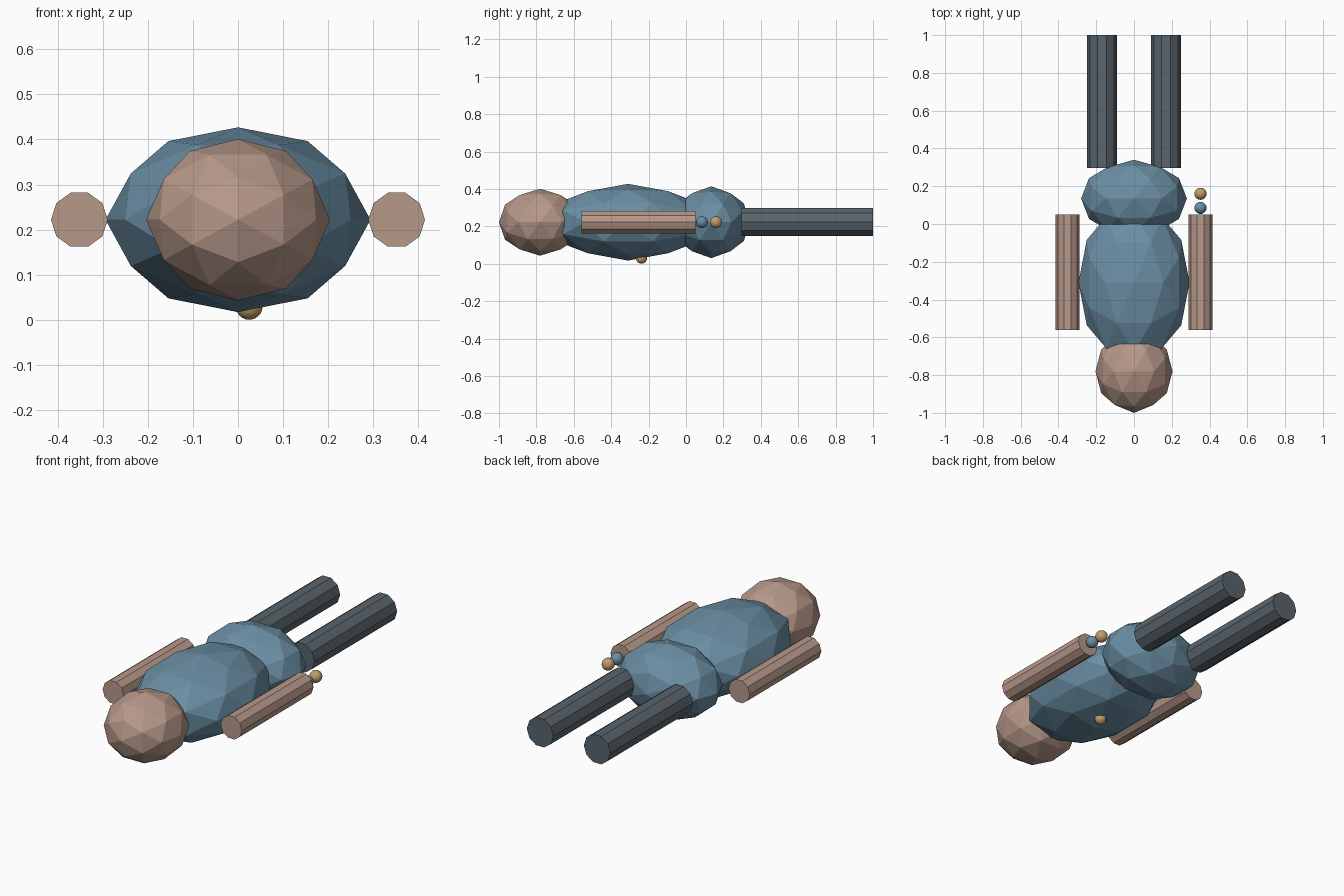
import bpy, bmesh, math
from mathutils import Matrix, Vector
from itertools import product

if "Cube" in bpy.data.objects:
    bpy.data.objects.remove(bpy.data.objects["Cube"])


def material(name, rgb):
    m = bpy.data.materials.new(name)
    m.diffuse_color = (*rgb, 1)
    m.use_nodes = True
    m.node_tree.nodes["Principled BSDF"].inputs["Base Color"].default_value = m.diffuse_color
    return m


SKIN = material("skin", (0.47, 0.315, 0.25))
BLUE = material("blue cloth", (0.145, 0.27, 0.37))
GREY = material("dark grey cloth", (0.10, 0.128, 0.15))
GOLD = material("gold", (0.54, 0.342, 0.14))


def finish(bm, name, mat):
    bmesh.ops.recalc_face_normals(bm, faces=bm.faces)
    me = bpy.data.meshes.new(name)
    bm.to_mesh(me)
    bm.free()
    me.materials.append(mat)
    ob = bpy.data.objects.new(name, me)
    bpy.context.collection.objects.link(ob)


def ellipsoid(name, mat, centre, radii):
    """Flat-faced 80-sided ball, from the points of a once-split icosahedron."""
    pts = set()
    for seed in ((1, 0, 0), (0.5257, 0, 0.8507), (0.809, 0.309, 0.5)):
        for k in range(3):
            base = seed[-k:] + seed[:-k] if k else seed
            for s in product((1, -1), repeat=3):
                pts.add(tuple(round(a * b, 4) + 0.0 for a, b in zip(base, s)))
    bm = bmesh.new()
    for p in sorted(pts):
        bm.verts.new(p)
    bmesh.ops.convex_hull(bm, input=bm.verts)
    for v in bm.verts:
        v.co = Vector(c + r * p for c, r, p in zip(centre, radii, v.co))
    finish(bm, name, mat)


def limb(name, mat, x, z, radius, y0, y1):
    """Ten-sided cylinder lying along y, with corners pointing sideways."""
    bm = bmesh.new()
    m = (Matrix.Translation((x, (y0 + y1) / 2, z))
         @ Matrix.Rotation(math.pi / 2, 4, 'X')
         @ Matrix.Rotation(math.pi / 2, 4, 'Z'))
    bmesh.ops.create_cone(bm, cap_ends=True, segments=10, radius1=radius,
                          radius2=radius, depth=y1 - y0, matrix=m)
    finish(bm, name, mat)


def bead(name, mat, centre, radius):
    bm = bmesh.new()
    bmesh.ops.create_icosphere(bm, subdivisions=3, radius=radius,
                               matrix=Matrix.Translation(centre))
    finish(bm, name, mat)


# Body
ellipsoid("head", SKIN, (0, -0.78, 0.222), (0.204, 0.22, 0.179))
ellipsoid("torso", BLUE, (0, -0.31, 0.222), (0.294, 0.43, 0.205))
ellipsoid("pelvis", BLUE, (0, 0.135, 0.222), (0.28, 0.205, 0.192))

# Arms and legs
for side, s in (("left", -1), ("right", 1)):
    limb(side + "_arm", SKIN, s * 0.352, 0.222, 0.063, -0.56, 0.05)
    limb(side + "_leg", GREY, s * 0.17, 0.224, 0.079, 0.296, 1.0)

# Wrist beads and the chest button
bead("wrist_bead_blue", BLUE, (0.352, 0.085, 0.222), 0.032)
bead("wrist_bead_gold", GOLD, (0.352, 0.16, 0.222), 0.032)
bead("chest_button", GOLD, (0.025, -0.238, 0.03), 0.03)
